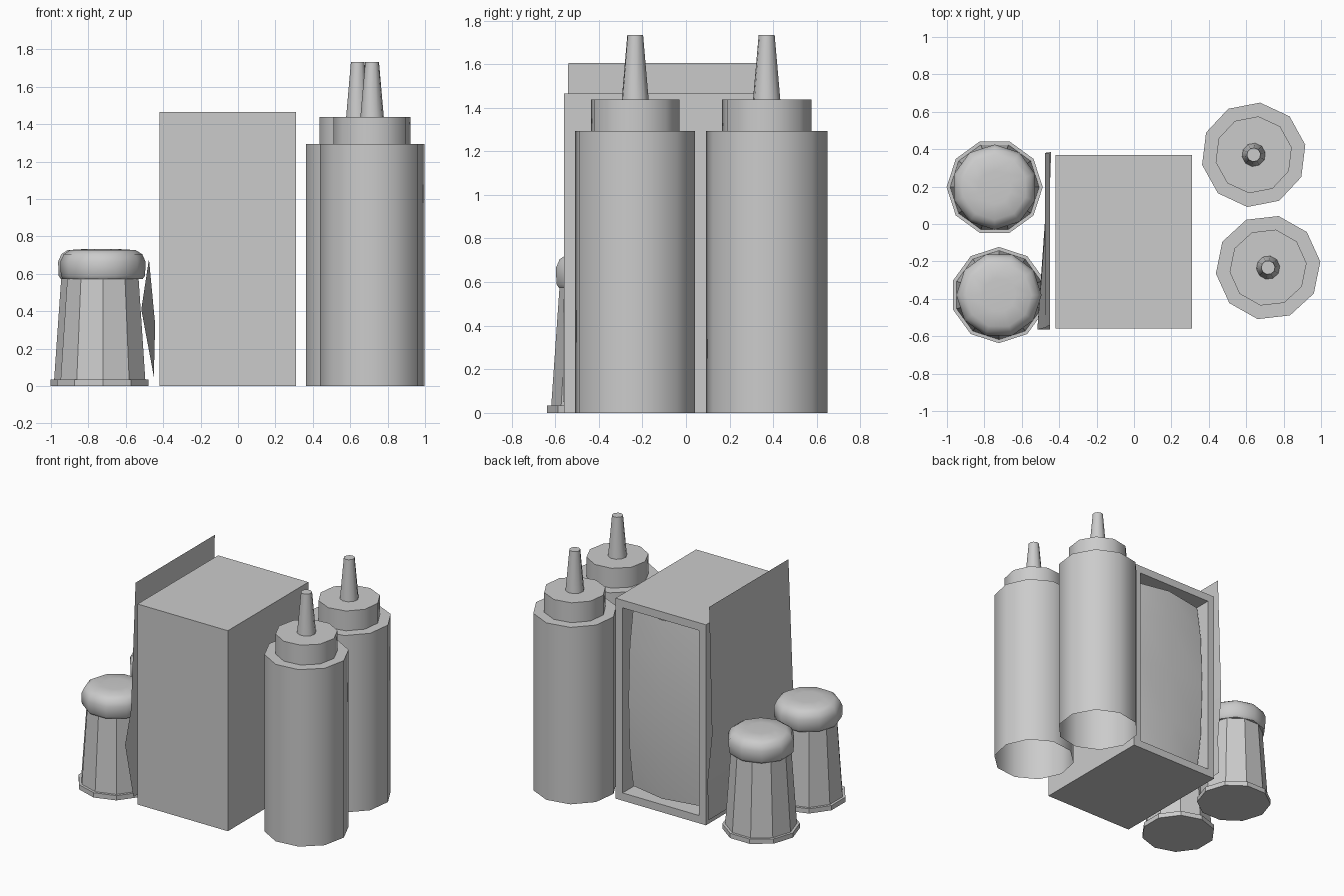
import bpy, bmesh
from math import cos, sin, radians, tau

if "Cube" in bpy.data.objects:
    bpy.data.objects.remove(bpy.data.objects["Cube"])


def add_object(name, bm, smooth=None):
    """Turn a bmesh into an object; smooth is the sharp-edge angle or None for flat."""
    bmesh.ops.recalc_face_normals(bm, faces=bm.faces)
    mesh = bpy.data.meshes.new(name)
    bm.to_mesh(mesh)
    bm.free()
    if smooth:
        mesh.shade_smooth()
        mesh.set_sharp_from_angle(angle=radians(smooth))
    obj = bpy.data.objects.new(name, mesh)
    bpy.context.collection.objects.link(obj)
    return obj


def lathe(name, center, profile, turn, smooth=None, bottom=True, top=True, sides=10):
    """Revolve (radius, z) points around a vertical axis."""
    bm = bmesh.new()
    rings = []
    for r, z in profile:
        angles = [radians(turn) + tau * i / sides for i in range(sides)]
        rings.append([bm.verts.new((center[0] + r * cos(a), center[1] + r * sin(a), z))
                      for a in angles])
    for low, high in zip(rings, rings[1:]):
        for i in range(sides):
            j = (i + 1) % sides
            bm.faces.new((low[i], low[j], high[j], high[i]))
    if bottom:
        bm.faces.new(rings[0][::-1])
    if top:
        bm.faces.new(rings[-1])
    return add_object(name, bm, smooth)


def grid_sheet(name, rows, smooth=None):
    """Surface spanned by rows of points."""
    bm = bmesh.new()
    grid = [[bm.verts.new(p) for p in row] for row in rows]
    for a, b in zip(grid, grid[1:]):
        for i in range(len(a) - 1):
            bm.faces.new((a[i], a[i + 1], b[i + 1], b[i]))
    return add_object(name, bm, smooth)


# Napkin dispenser box with a recessed opening in the back face
X0, X1, Y0, Y1, H, RIM = -0.42, 0.31, -0.56, 0.37, 1.465, 0.08
bm = bmesh.new()
bmesh.ops.create_cube(bm, size=1)
for v in bm.verts:
    v.co = (X0 if v.co.x < 0 else X1, Y0 if v.co.y < 0 else Y1, 0 if v.co.z < 0 else H)
bm.normal_update()
back = max(bm.faces, key=lambda f: f.calc_center_median().y)
bmesh.ops.inset_region(bm, faces=[back], thickness=RIM)
hole = bmesh.ops.extrude_discrete_faces(bm, faces=[back])["faces"][0]
bmesh.ops.translate(bm, verts=hole.verts, vec=(0, -0.13, 0))
add_object("napkin_box", bm)

# Bulging napkin stack in the opening: (height fraction, side depth, centre depth)
rows = []
for t, side, mid in [(0, .09, .035), (.2, .05, .024), (.5, .035, .02), (.8, .05, .024), (1, .09, .035)]:
    z = RIM + t * (H - 2 * RIM)
    rows.append([(X0 + RIM, Y1 - side, z), (-0.04, Y1 - mid, z), (X1 - RIM, Y1 - side, z)])
grid_sheet("napkins", rows, 30)

# Thin menu card leaning on the box, warped near its foot
grid_sheet("menu_card", [
    [(-0.45, -0.54, 1.605), (-0.45, 0.375, 1.605)],
    [(-0.476, -0.555, 0.68), (-0.476, 0.38, 0.68)],
    [(-0.517, -0.565, 0.41), (-0.443, 0.385, 0.33)],
    [(-0.45, -0.565, 0.05), (-0.45, 0.385, 0.05)],
])

# Squeeze bottles: open-bottomed body, cap and nozzle
for n, (center, turn) in enumerate([((0.64, 0.37), 11), ((0.717, -0.233), 6.5)], 1):
    lathe(f"bottle_body_{n}", center, [(0.281, 0), (0.281, 1.293)], turn, 40, bottom=False)
    lathe(f"bottle_cap_{n}", center, [(0.207, 1.293), (0.207, 1.438)], turn, 40, bottom=False)
    lathe(f"bottle_nozzle_{n}", center, [(0.063, 1.438), (0.037, 1.733)], turn, 40, bottom=False)

# Salt and pepper shakers: base, faceted tapering body and rounded lid
for n, (center, turn) in enumerate([((-0.745, 0.197), 0), ((-0.722, -0.38), 18)], 1):
    lathe(f"shaker_base_{n}", center, [(0.257, 0), (0.257, 0.035)], turn)
    lathe(f"shaker_body_{n}", center, [(0.238, 0.035), (0.2, 0.58)], turn, bottom=False)
    lathe(f"shaker_lid_{n}", center,
          [(0.212, 0.572), (0.225, 0.59), (0.228, 0.665), (0.21, 0.705), (0.175, 0.727), (0.09, 0.732)],
          turn + 18, 50)
